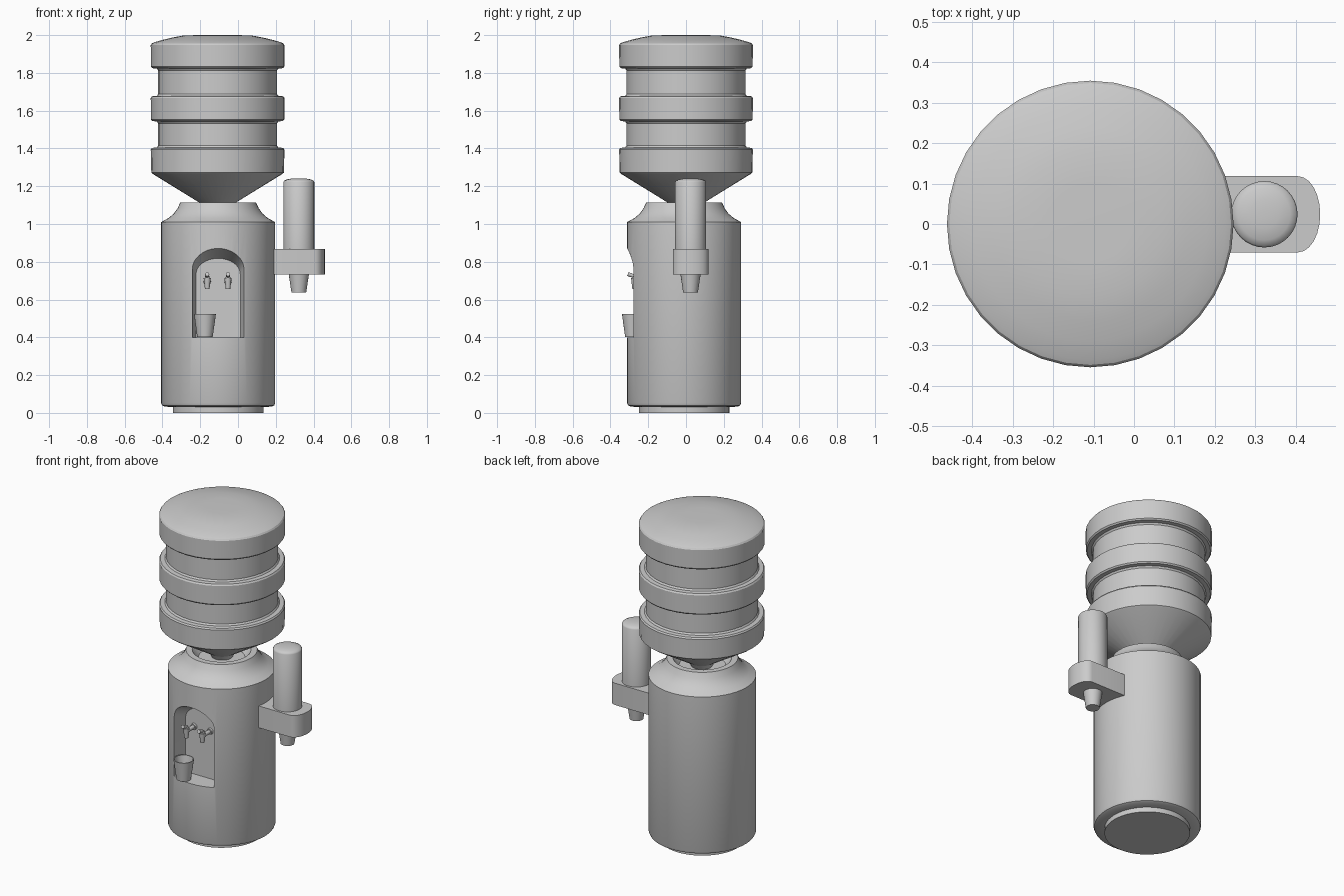
import bpy, bmesh, math
from mathutils import Vector

old = bpy.data.objects.get("Cube")
if old:
    bpy.data.objects.remove(old, do_unlink=True)

GREY = (0.6, 0.6, 0.6, 1)
grey = bpy.data.materials.new("plain grey")
grey.use_nodes = True
grey.diffuse_color = GREY
grey.node_tree.nodes["Principled BSDF"].inputs["Base Color"].default_value = GREY


def finish(name, bm, angle=30):
    """Turn a bmesh into a named, shaded object."""
    bmesh.ops.remove_doubles(bm, verts=bm.verts, dist=1e-5)
    bmesh.ops.recalc_face_normals(bm, faces=bm.faces)
    mesh = bpy.data.meshes.new(name)
    bm.to_mesh(mesh)
    bm.free()
    mesh.materials.append(grey)
    obj = bpy.data.objects.new(name, mesh)
    bpy.context.collection.objects.link(obj)
    shade(obj, angle)
    return obj


def shade(obj, angle=30):
    bpy.ops.object.select_all(action="DESELECT")
    obj.select_set(True)
    bpy.context.view_layer.objects.active = obj
    bpy.ops.object.shade_smooth_by_angle(angle=math.radians(angle))


def loft(name, rings, angle=30):
    """Skin a stack of equal-length point rings and cap both ends."""
    bm = bmesh.new()
    rows = [[bm.verts.new(p) for p in ring] for ring in rings]
    n = len(rows[0])
    for a, b in zip(rows, rows[1:]):
        for i in range(n):
            j = (i + 1) % n
            bm.faces.new((a[i], a[j], b[j], b[i]))
    bm.faces.new(rows[0])
    bm.faces.new(rows[-1])
    return finish(name, bm, angle)


def lathe(name, x, y, profile, sides=32, angle=30):
    """Revolve (radius, height) points around a vertical axis."""
    turn = [2 * math.pi * i / sides for i in range(sides)]
    rings = [[(x + r * math.cos(t), y + r * math.sin(t), z) for t in turn]
             for r, z in profile]
    return loft(name, rings, angle)


def tube(name, start, end, r1, r2, sides=12):
    """Tapered rod between two points."""
    a, b = Vector(start), Vector(end)
    q = (b - a).to_track_quat("Z", "Y")
    turn = [2 * math.pi * i / sides for i in range(sides)]
    rings = [[p + q @ Vector((r * math.cos(t), r * math.sin(t), 0)) for t in turn]
             for p, r in ((a, r1), (b, r2))]
    return loft(name, rings, 40)


# Cabinet with a concave shoulder and a socket for the bottle
CX, CY = -0.105, -0.01
cabinet = lathe("cabinet", CX, CY, [
    (0.24, 0), (0.24, 0.03), (0.285, 0.034), (0.297, 0.04), (0.302, 0.052),
    (0.302, 1.01), (0.262, 1.032), (0.235, 1.055), (0.215, 1.083),
    (0.2, 1.115), (0.165, 1.115), (0.13, 1.07)], 48)


# Arched niche, narrowing toward its back wall
def arch(y, half, spring, top):
    points = [(CX - half, y, 0.4), (CX + half, y, 0.4)]
    for i in range(17):
        t = math.pi * i / 16
        points.append((CX + half * math.cos(t), y,
                       spring + (top - spring) * math.sin(t)))
    return points


BACK = -0.195
cutter = loft("niche_cutter", [arch(-0.36, 0.156, 0.79, 0.893),
                               arch(BACK, 0.117, 0.735, 0.818)])
cutter.hide_render = True
cut = cabinet.modifiers.new("niche", "BOOLEAN")
cut.operation = "DIFFERENCE"
cut.solver = "EXACT"
cut.object = cutter
bpy.context.view_layer.objects.active = cabinet
bpy.ops.object.modifier_apply(modifier=cut.name)
bpy.data.objects.remove(cutter, do_unlink=True)
shade(cabinet)

# Ribbed water bottle with its neck in the socket
bottle = [(0.06, 1.072), (0.075, 1.1), (0.343, 1.265), (0.351, 1.272)]
for base in (1.272, 1.545, 1.825):
    if base > 1.3:
        bottle += [(0.315, base - 0.012), (0.322, base - 0.002),
                   (0.346, base), (0.353, base + 0.008)]
    bottle += [(0.354, base + 0.122), (0.348, base + 0.131)]
    if base < 1.8:
        bottle += [(0.322, base + 0.133), (0.315, base + 0.143)]
bottle += [(0.335, 1.962), (0.29, 1.975), (0.24, 1.987), (0.18, 1.998), (0.1, 2.0)]
lathe("water_bottle", -0.108, 0, bottle, 36)

# Pair of taps: nozzle, collar, downward spout and lever
for side, x in (("right", -0.163), ("left", -0.053)):
    tube(side + "_tap_pipe", (x, BACK + 0.01, 0.695), (x, -0.275, 0.695), 0.012, 0.012)
    tube(side + "_tap_collar", (x, BACK + 0.005, 0.695), (x, BACK - 0.012, 0.695), 0.02, 0.018)
    tube(side + "_tap_spout", (x, -0.272, 0.715), (x, -0.272, 0.655), 0.019, 0.012)
    tube(side + "_tap_cap", (x, -0.272, 0.713), (x, -0.272, 0.728), 0.013, 0.01)
    tube(side + "_tap_lever", (x, -0.27, 0.722), (x, -0.308, 0.735), 0.009, 0.011)


# Hollow cups: one in the niche, one showing under the dispenser
def cup(name, x, y, z, height, low, high):
    lathe(name, x, y, [(low, z), (high, z + height), (high - 0.006, z + height),
                       (low - 0.005, z + 0.006)], 24)


cup("niche_cup", -0.175, -0.281, 0.401, 0.122, 0.041, 0.058)
HX, HY = 0.322, 0.024
cup("dispenser_cup", HX, HY, 0.637, 0.12, 0.039, 0.057)

# Bracket with a bowed outer end
outline = [(0.15, HY + 0.094), (0.15, HY - 0.094)]
for i in range(13):
    t = -math.pi / 2 + math.pi * i / 12
    outline.append((0.405 + 0.055 * math.cos(t), HY + 0.094 * math.sin(t)))
loft("dispenser_bracket", [[(x, y, z) for x, y in outline] for z in (0.733, 0.868)])

# Cup tube with a domed lid
lathe("cup_tube", HX, HY, [(0.082, 0.86), (0.082, 1.222), (0.078, 1.229),
                           (0.064, 1.236), (0.035, 1.241), (0.01, 1.242)], 32, 40)
